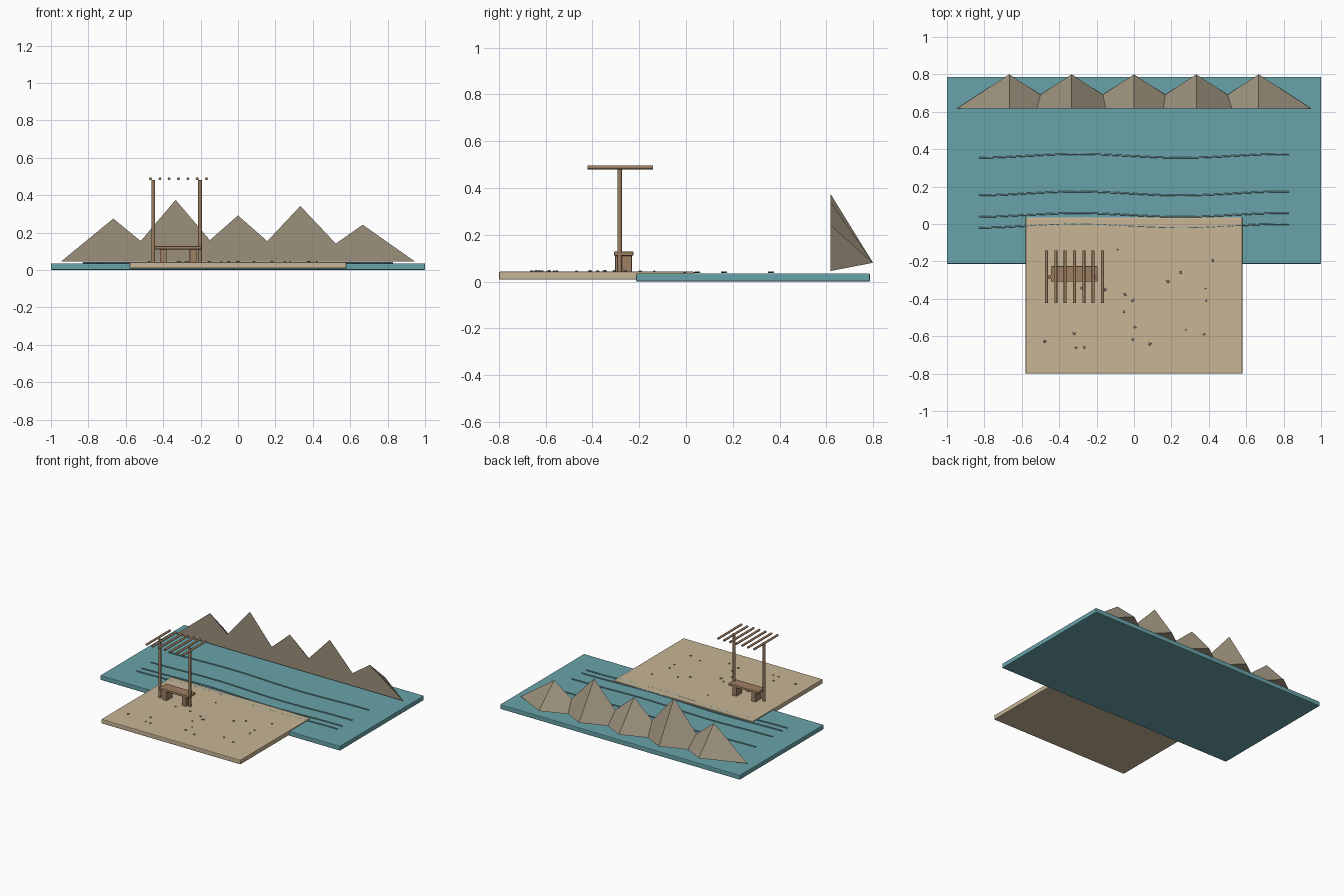
import bpy, bmesh, math
from mathutils import Vector

if "Cube" in bpy.data.objects:
    bpy.data.objects.remove(bpy.data.objects["Cube"])


def material(name, rgb):
    m = bpy.data.materials.new(name)
    m.diffuse_color = (*rgb, 1)
    m.use_nodes = True
    m.node_tree.nodes["Principled BSDF"].inputs["Base Color"].default_value = m.diffuse_color
    return m


TEAL = material("water_teal", (0.14, 0.37, 0.40))
SAND = material("sand_tan", (0.58, 0.46, 0.30))
ROCK = material("rock_brown", (0.33, 0.28, 0.20))
WOOD = material("wood_brown", (0.34, 0.21, 0.12))
STONE = material("stone_grey", (0.30, 0.25, 0.20))
FOAM = material("foam_teal", (0.22, 0.42, 0.45))


def finish(name, bm, mat, smooth=False):
    bmesh.ops.recalc_face_normals(bm, faces=bm.faces)
    me = bpy.data.meshes.new(name)
    bm.to_mesh(me)
    bm.free()
    me.materials.append(mat)
    if smooth:
        for p in me.polygons:
            p.use_smooth = len(p.vertices) <= 4
    ob = bpy.data.objects.new(name, me)
    bpy.context.collection.objects.link(ob)
    return ob


def box(name, lo, hi, mat, bevel=0.0):
    lo, hi = Vector(lo), Vector(hi)
    bm = bmesh.new()
    bmesh.ops.create_cube(bm, size=1)
    for v in bm.verts:
        v.co = (lo + hi) / 2 + v.co * (hi - lo)
    ob = finish(name, bm, mat)
    if bevel:
        mod = ob.modifiers.new("soft_edges", 'BEVEL')
        mod.width, mod.segments = bevel, 2
    return ob


def rod(name, a, b, r, mat):
    a, b = Vector(a), Vector(b)
    bm = bmesh.new()
    bmesh.ops.create_cone(bm, cap_ends=True, segments=12, radius1=r,
                          radius2=r, depth=(b - a).length)
    ob = finish(name, bm, mat, True)
    ob.location = (a + b) / 2
    ob.rotation_euler = (b - a).to_track_quat('Z', 'Y').to_euler()
    return ob


# Water and beach slabs
box("water", (-1, -0.213, 0), (1, 0.787, 0.035), TEAL, 0.005)
box("beach", (-0.58, -0.8, 0.008), (0.58, 0.035, 0.042), SAND, 0.005)

# Mountains: half pyramids with an upright front face and a raised back tip
peaks = [0.275, 0.375, 0.292, 0.342, 0.242]
for i, h in enumerate(peaks):
    x = (i - 2) / 3
    bm = bmesh.new()
    l, r, t, k = [bm.verts.new(c) for c in (
        (x - 0.28, 0.618, 0.045), (x + 0.28, 0.618, 0.045),
        (x, 0.618, h), (x, 0.8, 0.08))]
    for f in ((l, r, t), (r, k, t), (k, l, t), (l, k, r)):
        bm.faces.new(f)
    finish(f"mountain_{i + 1}", bm, ROCK)

# Gently curving wave lines
for i, y in enumerate((0.364, 0.163, 0.048, -0.01)):
    cu = bpy.data.curves.new(f"wave_{i + 1}", 'CURVE')
    cu.dimensions = '3D'
    cu.bevel_depth, cu.bevel_resolution, cu.use_fill_caps = 0.004, 1, True
    sp = cu.splines.new('POLY')
    sp.points.add(28)
    for j, p in enumerate(sp.points):
        x = -0.83 + 1.66 * j / 28
        p.co = (x, y + 0.01 * math.cos(math.tau * (x + 0.3) / 1.1), 0.039, 1)
    cu.materials.append(FOAM)
    bpy.context.collection.objects.link(bpy.data.objects.new(cu.name, cu))

# Pergola: two posts and seven roof slats
for side, x in (("left", -0.453), ("right", -0.203)):
    rod(f"{side}_post", (x, -0.284, 0.04), (x, -0.284, 0.482), 0.01, WOOD)
for i in range(7):
    x = -0.468 + 0.05 * i
    rod(f"roof_slat_{i + 1}", (x, -0.422, 0.488), (x, -0.142, 0.488), 0.008, WOOD)

# Bench
box("bench_seat", (-0.444, -0.308, 0.11), (-0.195, -0.225, 0.128), WOOD, 0.004)
for side, x in (("left", -0.40), ("right", -0.24)):
    box(f"bench_{side}_leg", (x - 0.018, -0.303, 0.04),
        (x + 0.018, -0.232, 0.112), WOOD, 0.003)

# Pebbles scattered on the beach
spots = [(-.09, -.136), (.42, -.195), (.25, -.26), (.18, -.307), (.38, -.345),
         (.385, -.41), (-.048, -.377), (-.005, -.41), (-.053, -.468),
         (.005, -.553), (-.005, -.617), (.085, -.64), (.278, -.564),
         (.374, -.59), (-.476, -.628), (-.32, -.585), (-.31, -.66),
         (-.267, -.66), (-.278, -.345), (-.155, -.35)]
for i, (x, y) in enumerate(spots):
    bm = bmesh.new()
    bmesh.ops.create_icosphere(bm, subdivisions=1, radius=0.008 + 0.001 * (i % 4))
    ob = finish(f"pebble_{i + 1}", bm, STONE)
    ob.location = (x, y, 0.043)
    ob.scale = (1, 0.85, 0.6)
    ob.rotation_euler.z = i
